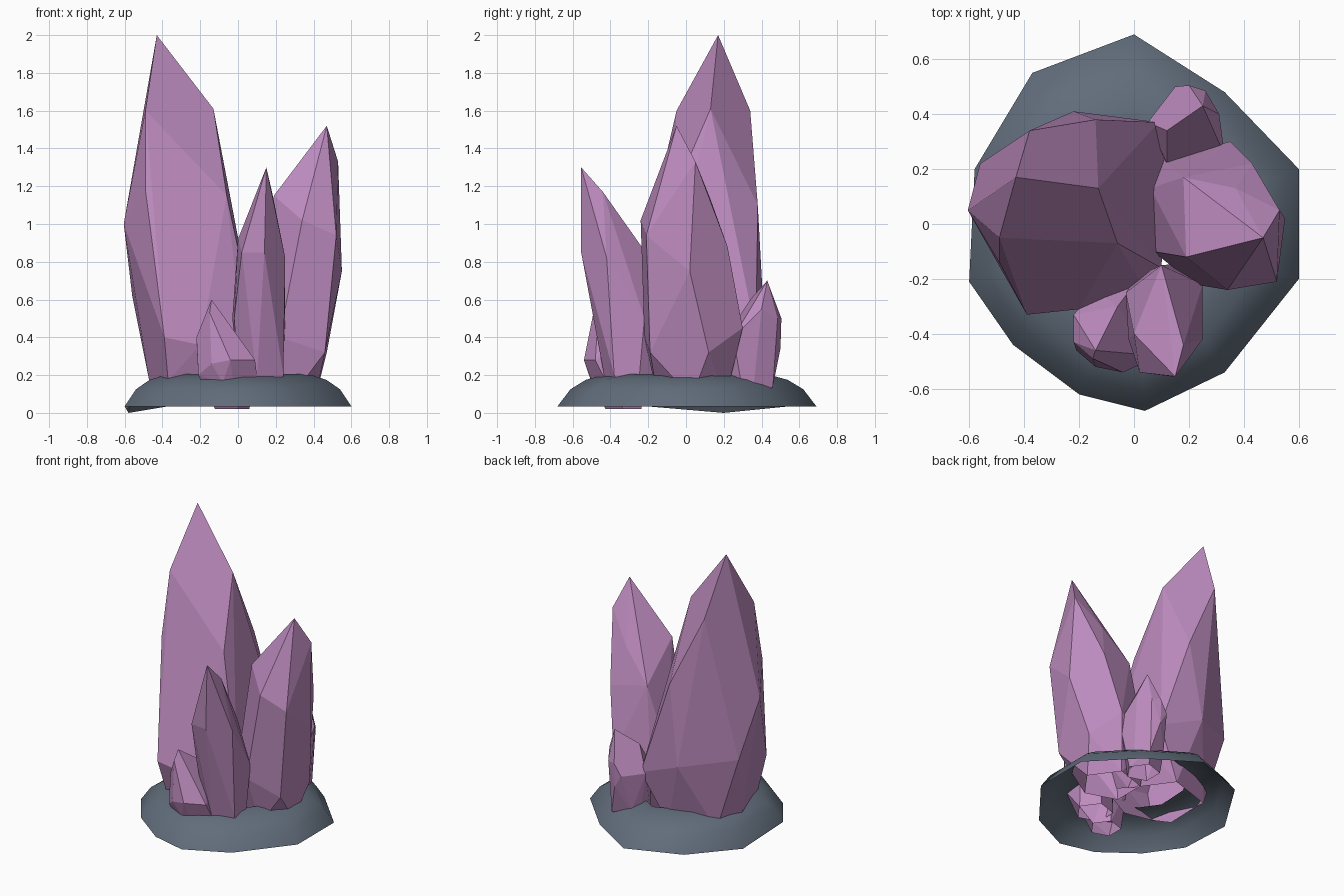
import bpy, bmesh, math

if "Cube" in bpy.data.objects:
    bpy.data.objects.remove(bpy.data.objects["Cube"])


def material(name, rgb):
    m = bpy.data.materials.new(name)
    m.diffuse_color = (*rgb, 1)
    m.use_nodes = True
    m.node_tree.nodes["Principled BSDF"].inputs["Base Color"].default_value = m.diffuse_color
    return m


PURPLE = material("purple crystal", (0.51, 0.26, 0.52))
SLATE = material("slate grey", (0.12, 0.153, 0.198))


def finish(bm, name, mat, smooth=False):
    mesh = bpy.data.meshes.new(name)
    for f in bm.faces:
        f.smooth = smooth
    bm.to_mesh(mesh)
    bm.free()
    mesh.materials.append(mat)
    ob = bpy.data.objects.new(name, mesh)
    bpy.context.collection.objects.link(ob)
    return ob


def crystal(name, corners, foot, radius, foot_z):
    """Faceted hull through the corners, standing on an open pentagonal foot."""
    bm = bmesh.new()
    for c in corners:
        bm.verts.new(c)
    for i in range(5):
        a = math.tau * i / 5
        bm.verts.new((foot[0] + radius * math.cos(a), foot[1] + radius * math.sin(a), foot_z))
    bmesh.ops.convex_hull(bm, input=bm.verts)
    bmesh.ops.delete(bm, geom=[v for v in bm.verts if not v.link_faces], context='VERTS')
    bmesh.ops.recalc_face_normals(bm, faces=bm.faces)
    bm.normal_update()
    # open underside
    under = [f for f in bm.faces if f.normal.z < -0.6 and f.calc_center_median().z < 0.25]
    bmesh.ops.delete(bm, geom=under, context='FACES')
    bmesh.ops.dissolve_limit(bm, angle_limit=math.radians(5), verts=bm.verts, edges=bm.edges)
    return finish(bm, name, PURPLE)


# Tall crystal leaning back and left
crystal("tall_crystal", [
    (-.43, .17, 2.0), (-.49, -.05, 1.6), (-.13, .13, 1.61), (-.38, .34, 1.6),
    (-.49, -.14, 1.18), (-.06, -.07, 1.15), (-.14, .38, 1.1), (-.605, .05, 1.0),
    (-.56, .22, .62), (-.39, -.33, .40), (-.20, -.31, .36), (.09, .37, .42),
    (.10, -.16, .40), (-.22, .41, .55), (-.47, .05, .17), (-.37, -.26, .17),
    (.04, -.24, .24), (.12, .26, .3),
], (-.17, .06), .27, .09)

# Right crystal
crystal("right_crystal", [
    (.47, -.05, 1.52), (.53, .05, 1.33), (.19, -.12, 1.15), (.18, .17, .92),
    (.37, .13, 1.13), (.34, -.24, 1.02), (.52, -.21, .94), (.55, .02, .75),
    (.43, .22, .88), (.35, .30, .45), (.06, .13, .50), (.22, -.22, .40),
    (.46, -.19, .32), (.47, .12, .32), (.42, 0, .19), (.07, -.1, .45), (.1, .24, .28),
], (.22, .03), .19, .08)

# Front crystal leaning forward
crystal("front_crystal", [
    (.15, -.555, 1.3), (.18, -.44, 1.17), (0, -.40, .92), (.02, -.54, .85),
    (.14, -.555, .85), (.25, -.42, .82), (.25, -.22, .5), (.10, -.15, .76),
    (-.03, -.25, .5), (-.02, -.42, .5), (.10, -.43, .18), (.24, -.38, .2),
], (.11, -.26), .12, .05)

# Small front-left crystal
crystal("small_front_crystal", [
    (-.14, -.46, .6), (-.15, -.49, .53), (-.22, -.43, .4), (-.22, -.33, .38),
    (-.06, -.30, .48), (-.04, -.54, .28), (.09, -.48, .28), (-.14, -.52, .26),
    (-.21, -.46, .2), (-.08, -.50, .16), (.10, -.44, .2), (0, -.22, .35),
    (-.14, -.24, .3),
], (-.04, -.33), .10, .02)

# Small back crystal
crystal("small_back_crystal", [
    (.25, .43, .7), (.20, .505, .5), (.15, .50, .42), (.26, .485, .5),
    (.31, .40, .55), (.33, .25, .4), (.12, .34, .6), (.05, .37, .42),
    (.20, .50, .34), (.25, .46, .14), (.12, .43, .16), (.30, .36, .16),
    (.12, .22, .42),
], (.19, .31), .11, .06)

# Rock skirt: hollow ring of stepped outlines, open in the middle
outline = [(0, .69), (-.37, .55), (-.58, .2), (-.6, -.21), (-.44, -.44), (-.2, -.62),
           (.04, -.68), (.33, -.54), (.6, -.2), (.6, .2), (.33, .48)]
bm = bmesh.new()
rings = []
for scale, z in [(1, .035), (.9, .125), (.78, .175), (.62, .205), (.54, .205)]:
    rings.append([bm.verts.new((x * scale, y * scale, z)) for x, y in outline])
rings[0][2].co.z = 0.0
n = len(outline)
for lo, hi in zip(rings, rings[1:]):
    for i in range(n):
        bm.faces.new((lo[i], lo[(i + 1) % n], hi[(i + 1) % n], hi[i]))
bm.normal_update()
if bm.faces[:][0].normal.z < 0:
    bmesh.ops.reverse_faces(bm, faces=bm.faces)
finish(bm, "rock_base", SLATE, smooth=True)
